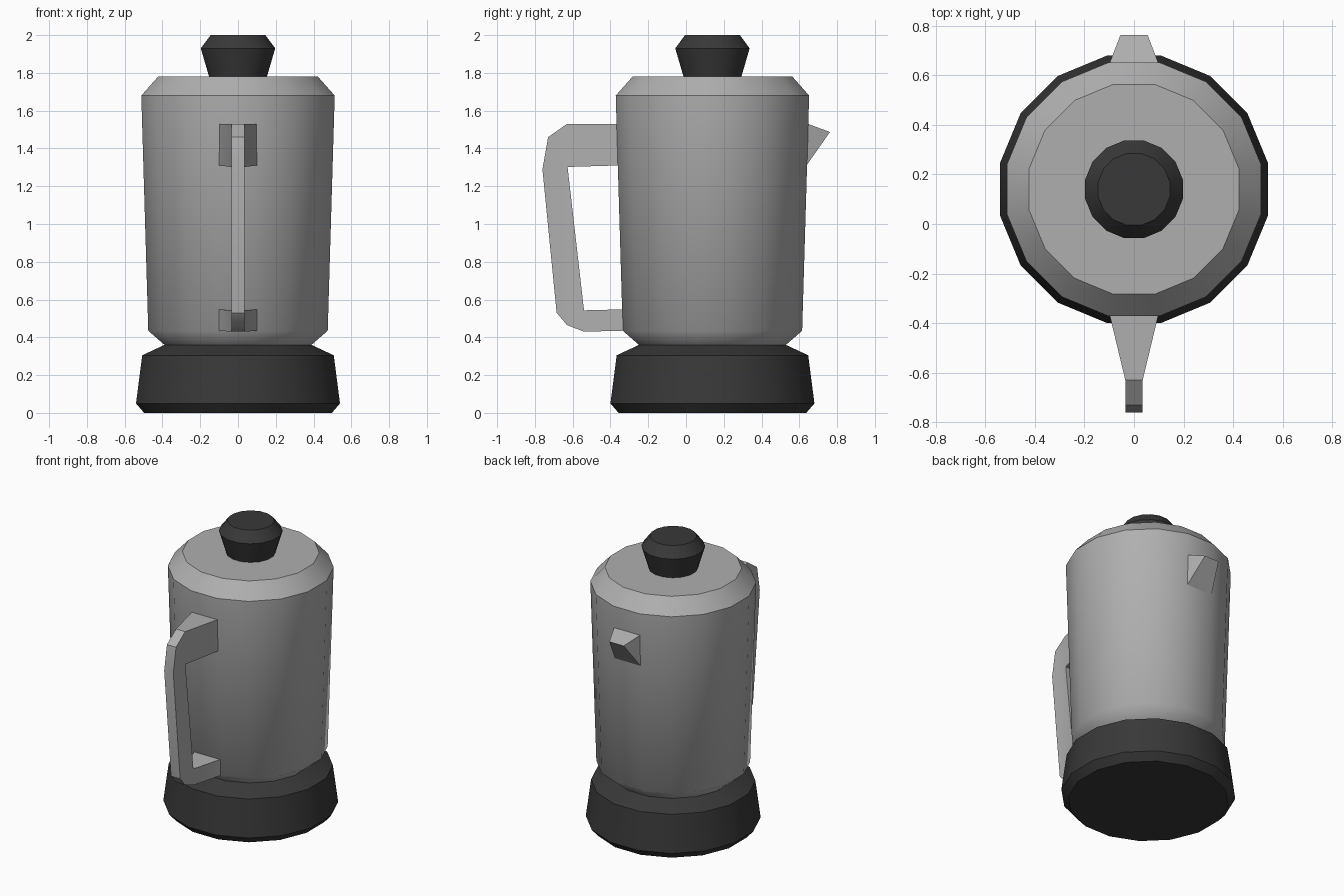
import bpy, bmesh, math

if "Cube" in bpy.data.objects:
    bpy.data.objects.remove(bpy.data.objects["Cube"])

SIDES = 16
CENTRE_Y = 0.14


def material(name, value):
    m = bpy.data.materials.new(name)
    m.diffuse_color = (value, value, value, 1)
    m.use_nodes = True
    m.node_tree.nodes["Principled BSDF"].inputs["Base Color"].default_value = m.diffuse_color
    return m


metal = material("grey metal", 0.43)
plastic = material("black plastic", 0.04)


def finish(bm, name, mat, soft_z=None):
    """Turn a bmesh into an object, smooth except across sharp edges."""
    bmesh.ops.recalc_face_normals(bm, faces=bm.faces)
    for f in bm.faces:
        f.smooth = True
    for e in bm.edges:
        soft = soft_z is not None and all(abs(v.co.z - soft_z) < 1e-4 for v in e.verts)
        e.smooth = soft or e.calc_face_angle(0) < math.radians(30)
    me = bpy.data.meshes.new(name)
    bm.to_mesh(me)
    bm.free()
    me.materials.append(mat)
    ob = bpy.data.objects.new(name, me)
    bpy.context.collection.objects.link(ob)
    return ob


def lathe(name, mat, profile, cap_bottom=False, cap_top=False, soft_z=None):
    """Profile holds (flat-to-centre distance, z); a flat faces each axis."""
    bm = bmesh.new()
    rings = []
    for a, z in profile:
        r = a / math.cos(math.pi / SIDES)
        angles = [(i + 0.5) * math.tau / SIDES for i in range(SIDES)]
        rings.append([bm.verts.new((r * math.cos(t), CENTRE_Y + r * math.sin(t), z))
                      for t in angles])
    for lo, hi in zip(rings, rings[1:]):
        for i in range(SIDES):
            j = (i + 1) % SIDES
            bm.faces.new((lo[i], lo[j], hi[j], hi[i]))
    if cap_bottom:
        bm.faces.new(rings[0][::-1])
    if cap_top:
        bm.faces.new(rings[-1])
    return finish(bm, name, mat, soft_z)


# Base, pot body with lid, and knob
lathe("base", plastic, [(0.497, 0), (0.54, 0.05), (0.507, 0.305), (0.389, 0.36)],
      cap_bottom=True)
lathe("pot_body", metal, [(0.389, 0.36), (0.475, 0.435), (0.512, 1.68),
                          (0.423, 1.78), (0.153, 1.78)], soft_z=0.435)
lathe("lid_knob", plastic, [(0.153, 1.78), (0.197, 1.93), (0.145, 2.0)], cap_top=True)

# Handle: side outline (y, z), wide where it meets the pot
outline = [(-0.36, 1.53), (-0.63, 1.53), (-0.73, 1.46), (-0.76, 1.29),
           (-0.685, 0.53), (-0.63, 0.465), (-0.54, 0.43), (-0.333, 0.435),
           (-0.335, 0.548), (-0.54, 0.543), (-0.627, 1.302), (-0.36, 1.31)]
bm = bmesh.new()
left, right = [[bm.verts.new((s * (0.1 if y > -0.4 else 0.035), y, z))
                for y, z in outline] for s in (-1, 1)]
n = len(outline)
for i in range(n):
    j = (i + 1) % n
    bm.faces.new((left[i], left[j], right[j], right[i]))
for side in (left, right):
    for group in ((0, 1, 10, 11), (1, 2, 3, 4, 5, 6, 9, 10), (6, 7, 8, 9)):
        bm.faces.new([side[k] for k in group])
finish(bm, "handle", metal)

# Spout: wedge narrowing to a lip
bm = bmesh.new()
left, right = [[bm.verts.new((s * w, y, z)) for w, y, z in
                ((0.1, 0.645, 1.53), (0.055, 0.762, 1.487), (0.1, 0.638, 1.31))]
               for s in (-1, 1)]
for i in range(3):
    j = (i + 1) % 3
    bm.faces.new((left[i], left[j], right[j], right[i]))
bm.faces.new(left)
bm.faces.new(right)
finish(bm, "spout", metal)
